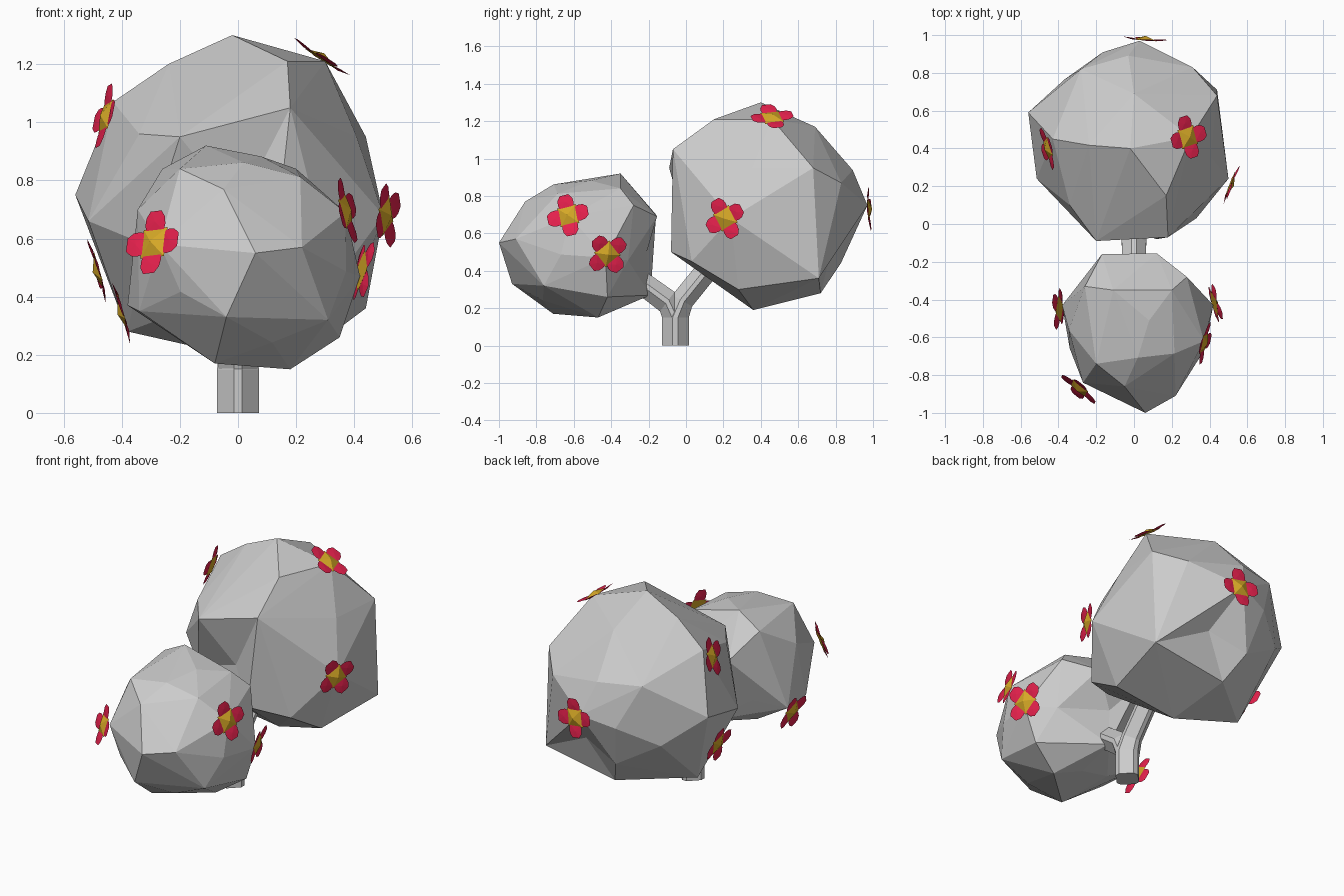
import bpy, bmesh
from math import pi
from mathutils import Vector, Matrix

if "Cube" in bpy.data.objects:
    bpy.data.objects.remove(bpy.data.objects["Cube"])


def material(name, rgb):
    m = bpy.data.materials.new(name)
    m.diffuse_color = (*rgb, 1)
    m.use_nodes = True
    m.node_tree.nodes["Principled BSDF"].inputs["Base Color"].default_value = m.diffuse_color
    return m


def finish(name, bm, mat=None):
    bmesh.ops.recalc_face_normals(bm, faces=bm.faces)
    me = bpy.data.meshes.new(name)
    bm.to_mesh(me)
    bm.free()
    ob = bpy.data.objects.new(name, me)
    bpy.context.collection.objects.link(ob)
    if mat:
        me.materials.append(mat)
    return ob


# Faceted foliage: hull of a rough ball plus prominent corners, then a few dents
def foliage(name, centre, radii, corners, dents):
    bm = bmesh.new()
    place = Matrix.Translation(centre) @ Matrix.Diagonal((*radii, 1)) @ Matrix.Rotation(0.4, 4, 'X')
    bmesh.ops.create_icosphere(bm, subdivisions=2, radius=1, matrix=place)
    bmesh.ops.delete(bm, geom=bm.edges[:], context='EDGES_FACES')
    # drop filler points that crowd a corner or dent
    near = 0.42 * radii[0]
    crowd = [v for v in bm.verts if any((v.co - Vector(c)).length < near for c in corners + dents)]
    bmesh.ops.delete(bm, geom=crowd, context='VERTS')
    for c in corners:
        bm.verts.new(c)
    bmesh.ops.convex_hull(bm, input=bm.verts[:])
    bmesh.ops.delete(bm, geom=[v for v in bm.verts if not v.link_faces], context='VERTS')
    for d in dents:
        edge = min(bm.edges, key=lambda e: ((e.verts[0].co + e.verts[1].co) / 2 - Vector(d)).length)
        ends = edge.verts[:]
        pairs = [(f, [v for v in f.verts if v not in ends][0]) for f in edge.link_faces]
        mid = bmesh.utils.edge_split(edge, ends[0], 0.5)[1]
        for f, opposite in pairs:
            bmesh.utils.face_split(f, mid, opposite)
        mid.co = d
    return finish(name, bm)


foliage("large_foliage", (-0.03, 0.44, 0.74), (0.49, 0.49, 0.51), [
    (-0.02, 0.40, 1.30), (0.17, 0.15, 1.21), (-0.56, 0.59, 0.75), (0.03, 0.97, 0.75),
    (-0.43, 0.45, 1.07), (0.18, -0.07, 1.05), (-0.20, -0.09, 0.95), (-0.34, 0.10, 0.96),
    (0.50, 0.24, 0.68), (0.12, -0.08, 0.50), (0.02, 0.36, 0.19), (-0.03, 0.72, 0.28),
    (0.44, 0.68, 0.95), (0.31, 0.83, 0.87), (0.30, 0.46, 1.21), (-0.515, 0.24, 0.66),
    (-0.28, 0.82, 0.95), (0.44, 0.71, 0.36), (0.0, 0.69, 1.17), (-0.38, 0.43, 0.28),
    (0.33, 0.03, 0.45), (0.36, 0.28, 0.30)],
    [(0.12, 0.78, 0.52), (0.0, -0.02, 0.70)])
foliage("small_foliage", (0.02, -0.56, 0.53), (0.37, 0.38, 0.36), [
    (-0.11, -0.35, 0.92), (0.06, -1.0, 0.55), (0.22, -0.91, 0.57), (-0.05, -0.86, 0.77),
    (0.18, -0.47, 0.15), (-0.08, -0.71, 0.17), (-0.04, -0.93, 0.33), (0.35, -0.42, 0.26),
    (0.31, -0.76, 0.32), (0.37, -0.62, 0.69), (0.42, -0.43, 0.47), (0.28, -0.28, 0.75),
    (-0.17, -0.16, 0.70), (0.12, -0.155, 0.69), (-0.26, -0.33, 0.84), (-0.20, -0.74, 0.84),
    (-0.345, -0.56, 0.70), (-0.34, -0.66, 0.35), (-0.38, -0.43, 0.37), (-0.27, -0.84, 0.58),
    (0.20, -0.35, 0.84), (0.02, -0.19, 0.27)],
    [(0.0, -0.21, 0.5)])


# Forked trunk: chamfered square section swept along two paths
SECTION = [(1, .2), (.2, 1), (-.2, 1), (-1, .2), (-1, -.2), (-.2, -1), (.2, -1), (1, -.2)]


def limb(name, path):
    bm = bmesh.new()
    rings = []
    for y, z, ny, nz, r in path:
        rings.append([bm.verts.new((a * r, y + b * r * ny, z + b * r * nz)) for a, b in SECTION])
    for lo, hi in zip(rings, rings[1:]):
        for i in range(8):
            j = (i + 1) % 8
            bm.faces.new((lo[i], lo[j], hi[j], hi[i]))
    bm.faces.new(rings[0])
    bm.faces.new(rings[-1])
    return finish(name, bm)


limb("trunk_and_back_branch", [(-.057, 0, 1, 0, .072), (-.057, .15, 1, 0, .072),
                               (-.02, .24, .85, -.5, .062), (.15, .45, .8, -.6, .06)])
limb("front_branch", [(-.057, .14, 1, 0, .068), (-.10, .235, .6, .8, .065), (-.27, .36, .58, .81, .06)])

# Flowers: four petals around a raised square centre
RED = material("petal_red", (0.80, 0.015, 0.075))
GOLD = material("centre_gold", (0.68, 0.40, 0.02))
PETAL = [(-.038, .04), (.038, .04), (.044, .065), (.041, .09), (.024, .113),
         (-.024, .113), (-.041, .09), (-.044, .065)]


def flower(n, pos, normal, roll):
    rot = Vector(normal).to_track_quat('Z', 'Y').to_matrix().to_4x4()
    place = Matrix.Translation(pos) @ rot @ Matrix.Rotation(roll, 4, 'Z')
    bm = bmesh.new()
    for k in range(4):
        turn = place @ Matrix.Rotation(k * pi / 2, 4, 'Z')
        rim = [bm.verts.new(turn @ Vector((x, y, (y - .035) * .1))) for x, y in PETAL]
        for z in (.007, -.002):
            apex = bm.verts.new(turn @ Vector((0, .075, z)))
            for i in range(8):
                bm.faces.new((rim[i], rim[(i + 1) % 8], apex))
    finish(f"flower_petals_{n}", bm, RED)
    bm = bmesh.new()
    bmesh.ops.create_cone(bm, cap_ends=True, segments=4, radius1=.074, radius2=0, depth=.022,
                          matrix=place @ Matrix.Translation((0, 0, .01)) @ Matrix.Rotation(pi / 4, 4, 'Z'))
    finish(f"flower_centre_{n}", bm, GOLD)


for n, f in enumerate([
        ((-.455, .40, 1.02), (-.93, -.25, .25), .2),
        ((.285, .46, 1.22), (.55, .05, .83), .2),
        ((.51, .21, .68), (.9, -.36, -.05), .5),
        ((.06, .975, .73), (.08, 1, .05), .15),
        ((.37, -.63, .695), (.92, -.25, .2), .25),
        ((.425, -.42, .49), (.92, .25, -.2), .7),
        ((-.29, -.87, .585), (-.62, -.73, .3), .1),
        ((-.395, -.45, .345), (-.95, 0, -.28), .5),
        ((-.48, .38, .49), (-.95, -.05, -.27), .3)], 1):
    flower(n, *f)
